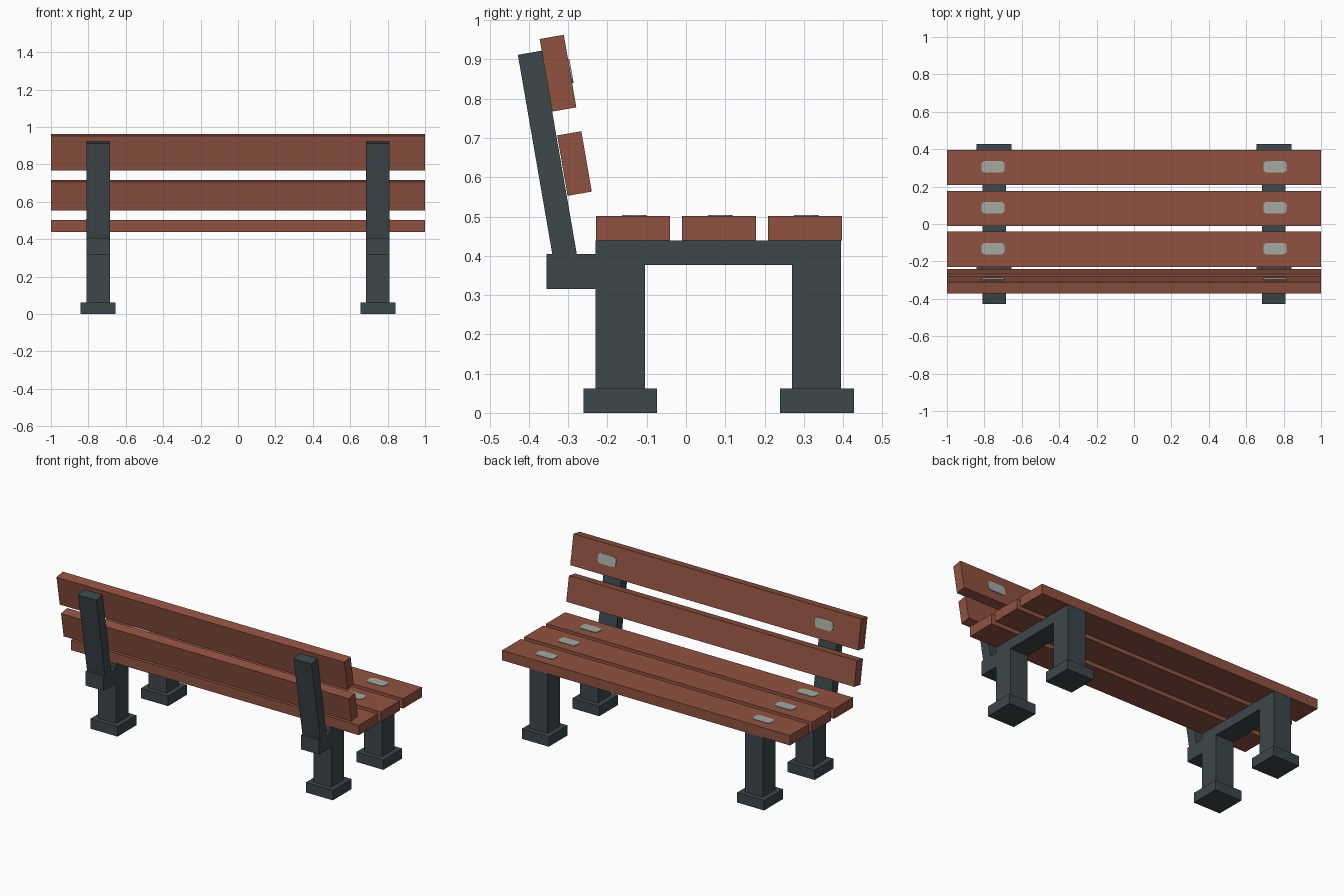
import bpy
from math import radians

if "Cube" in bpy.data.objects:
    bpy.data.objects.remove(bpy.data.objects["Cube"], do_unlink=True)

TILT = radians(9.8)      # recline of the backrest
POST_X = 0.748           # sideways position of the two end frames
POST_W = 0.125


def material(name, rgb):
    m = bpy.data.materials.new(name)
    m.use_nodes = True
    m.diffuse_color = (*rgb, 1)
    m.node_tree.nodes["Principled BSDF"].inputs["Base Color"].default_value = (*rgb, 1)
    return m


wood = material("red brown wood", (0.279, 0.085, 0.054))
iron = material("dark slate iron", (0.046, 0.063, 0.071))
steel = material("pale grey steel", (0.376, 0.402, 0.366))


def add_mesh(name, verts, faces, mat):
    mesh = bpy.data.meshes.new(name)
    mesh.from_pydata(verts, [], faces)
    mesh.materials.append(mat)
    obj = bpy.data.objects.new(name, mesh)
    bpy.context.collection.objects.link(obj)
    return obj


def prism(name, outline, low, high, place, mat):
    """Extrude a counter-clockwise outline; place maps (u, v, depth) to xyz."""
    n = len(outline)
    verts = [place(u, v, d) for d in (low, high) for u, v in outline]
    faces = [tuple(reversed(range(n))), tuple(range(n, 2 * n))]
    faces += [(i, (i + 1) % n, n + (i + 1) % n, n + i) for i in range(n)]
    return add_mesh(name, verts, faces, mat)


def rectangle(w, h):
    return [(-w / 2, -h / 2), (w / 2, -h / 2), (w / 2, h / 2), (-w / 2, h / 2)]


def box(name, size, centre, mat, tilt=0):
    obj = prism(name, rectangle(size[0], size[1]), -size[2] / 2, size[2] / 2,
                lambda u, v, d: (u, v, d), mat)
    obj.location = centre
    obj.rotation_euler.x = tilt
    return obj


def bolt_plate(name, centre, tilt=0):
    """Thin steel plate with rounded corners, lying on a slat."""
    obj = box(name, (0.125, 0.0625, 0.004), centre, steel, tilt)
    weights = obj.data.attributes.new("bevel_weight_edge", "FLOAT", "EDGE")
    for edge in obj.data.edges:
        a, b = (obj.data.vertices[i].co for i in edge.vertices)
        weights.data[edge.index].value = float(abs(a.z - b.z) > 0.001)
    bevel = obj.modifiers.new("rounded corners", "BEVEL")
    bevel.limit_method = "WEIGHT"
    bevel.width = 0.02
    bevel.segments = 3


SIDES = (("right", -POST_X), ("left", POST_X))

# Seat slats with a plate above each frame
for label, y in (("rear", -0.135), ("middle", 0.084), ("front", 0.303)):
    box(f"seat_slat_{label}", (2, 0.1875, 0.0625), (0, y, 0.47), wood)
    for side, x in SIDES:
        bolt_plate(f"seat_plate_{label}_{side}", (x * 1.008, y + 0.003, 0.5025))

# Backrest slats
box("back_slat_upper", (2, 0.0625, 0.1875), (0, -0.326, 0.865), wood, TILT)
box("back_slat_lower", (2, 0.0625, 0.156), (0, -0.284, 0.635), wood, TILT)

# Frame outline in the y-z plane: two legs, top beam and rear bracket
FRAME = [(-0.23, 0.06), (-0.105, 0.06), (-0.105, 0.377), (0.27, 0.377),
         (0.27, 0.06), (0.395, 0.06), (0.395, 0.439), (-0.23, 0.439),
         (-0.23, 0.405), (-0.355, 0.405), (-0.355, 0.315), (-0.23, 0.315)]

for side, x in SIDES:
    prism(f"frame_{side}", FRAME, x - POST_W / 2, x + POST_W / 2,
          lambda u, v, d: (d, u, v), iron)
    for label, y in (("rear", -0.1675), ("front", 0.3335)):
        box(f"foot_{label}_{side}", (0.1875, 0.1875, 0.0625), (x, y, 0.03125), iron)
    # Reclined post rising out of the bracket
    box(f"back_post_{side}", (POST_W, 0.0615, 0.55), (x, -0.351, 0.646), iron, TILT)
    # Plate on the sitting face of the upper back slat
    bolt_plate(f"back_plate_{side}", (x * 1.008, -0.2935, 0.8705), TILT - radians(90))
